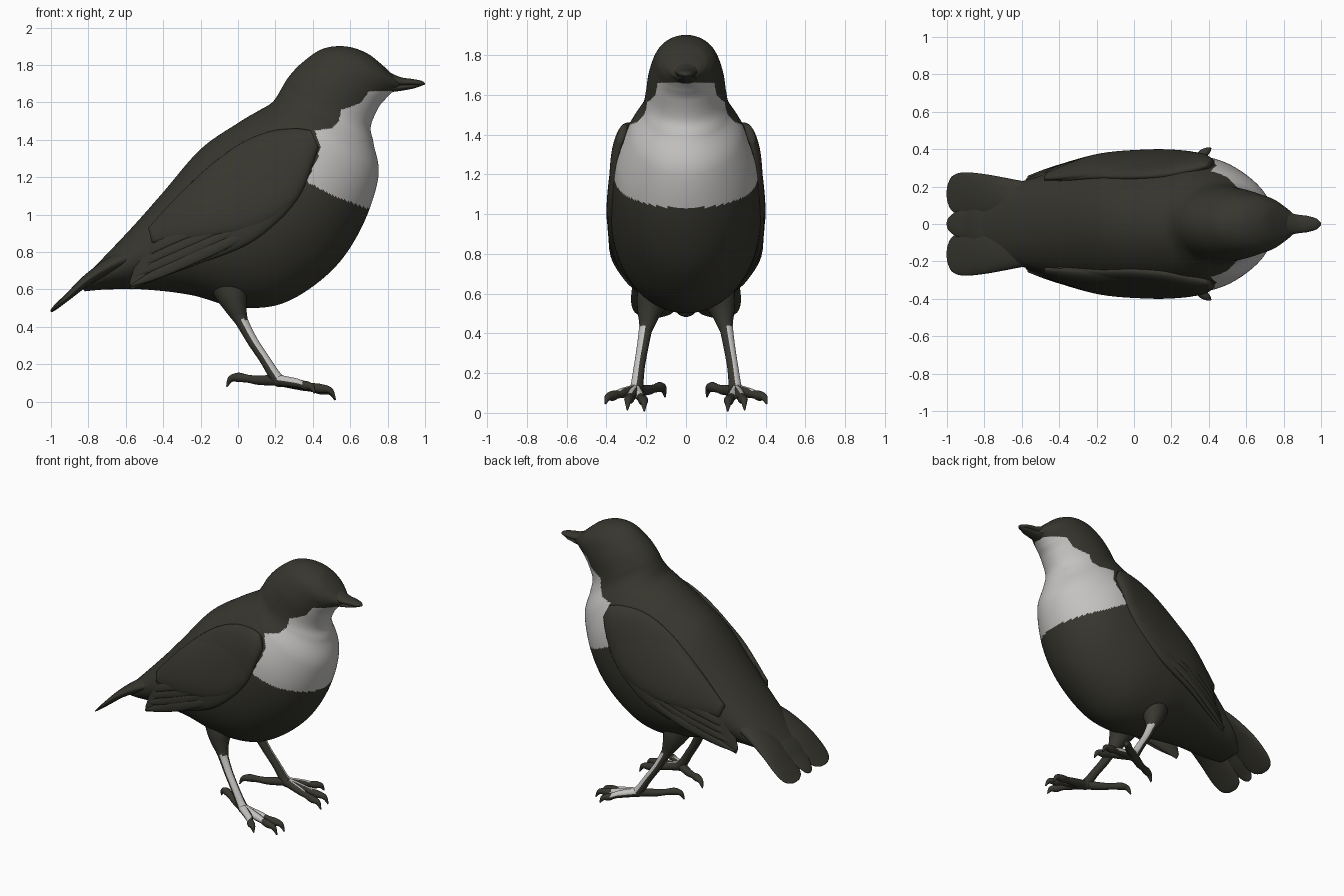
import bpy, bmesh, math
from mathutils import Vector

if "Cube" in bpy.data.objects:
    bpy.data.objects.remove(bpy.data.objects["Cube"])


def material(name, rgb):
    m = bpy.data.materials.new(name)
    m.use_nodes = True
    m.diffuse_color = (*rgb, 1)
    m.node_tree.nodes["Principled BSDF"].inputs["Base Color"].default_value = (*rgb, 1)
    return m


MATS = [material("dark_plumage", (0.038, 0.037, 0.028)),
        material("pale_grey", (0.55, 0.54, 0.53))]


def spline(rows, steps):
    """Smooth curve through rows of numbers."""
    out, last = [], len(rows) - 1
    for i in range(last):
        a, b, c, d = rows[max(i - 1, 0)], rows[i], rows[i + 1], rows[min(i + 2, last)]
        for k in range(steps):
            t = k / steps
            out.append([q + 0.5 * t * (r - p + t * (2 * p - 5 * q + 4 * r - s + t * (3 * (q - r) + s - p)))
                        for p, q, r, s in zip(a, b, c, d)])
    return out + [rows[-1]]


def loft(name, stations, steps=6, sides=32, pale=None):
    """Skin ellipses given as (centre, half axis, half axis)."""
    rows = spline([[*c, *u, *s] for c, u, s in stations], steps)
    bm, rings = bmesh.new(), []
    angles = [math.tau * k / sides for k in range(sides)]
    for row in rows:
        c, u, s = Vector(row[:3]), Vector(row[3:6]), Vector(row[6:])
        rings.append([bm.verts.new(c + u * math.cos(a) + s * math.sin(a)) for a in angles])
    for r, q in zip(rings, rings[1:]):
        for k in range(sides):
            j = (k + 1) % sides
            bm.faces.new((r[k], r[j], q[j], q[k]))
    bm.faces.new(rings[0])
    bm.faces.new(rings[-1])
    bmesh.ops.recalc_face_normals(bm, faces=bm.faces)
    bm.normal_update()
    for f in bm.faces:
        f.smooth = True
        if pale and pale(f.calc_center_median(), f.normal):
            f.material_index = 1
    mesh = bpy.data.meshes.new(name)
    bm.to_mesh(mesh)
    bm.free()
    for m in MATS:
        mesh.materials.append(m)
    bpy.context.collection.objects.link(bpy.data.objects.new(name, mesh))


def slab(top, bottom, width, side=(0, 1, 0)):
    """Flat station between two edge points."""
    t, b, n = Vector(top), Vector(bottom), Vector(side)
    u = (t - b) / 2
    n = (n - u * n.dot(u) / u.length_squared).normalized()
    return (t + b) / 2, u, n * width


def tube(points):
    """Round stations along (x, y, z, radius) points."""
    pos, out = [Vector(p[:3]) for p in points], []
    for i, p in enumerate(points):
        t = (pos[min(i + 1, len(pos) - 1)] - pos[max(i - 1, 0)]).normalized()
        s = Vector((0, 1, 0))
        s = (s - t * s.dot(t)).normalized()
        out.append((pos[i], t.cross(s) * p[3], s * p[3]))
    return out


# Body and head: back point, belly point, half width
BODY = [(-.85, .64, -.82, .59, .10), (-.72, .77, -.70, .60, .19), (-.55, .95, -.50, .60, .25),
        (-.40, 1.12, -.25, .57, .31), (-.20, 1.35, 0, .505, .36), (0, 1.49, .25, .53, .38),
        (.10, 1.55, .50, .70, .37), (.17, 1.59, .66, .93, .345), (.20, 1.62, .75, 1.20, .285),
        (.23, 1.67, .725, 1.38, .222), (.27, 1.735, .71, 1.47, .203), (.34, 1.81, .75, 1.57, .19),
        (.45, 1.885, .79, 1.62, .168), (.57, 1.90, .82, 1.65, .145), (.68, 1.868, .84, 1.665, .112),
        (.76, 1.81, .86, 1.67, .08), (.83, 1.745, .88, 1.68, .045)]

# Outline of the pale throat and breast, seen from the side
BIB = [(.95, 1.662), (.70, 1.66), (.66, 1.60), (.60, 1.575), (.55, 1.56), (.54, 1.50), (.50, 1.46),
       (.41, 1.45), (.44, 1.36), (.42, 1.28), (.36, 1.18), (.50, 1.105), (.70, 1.03), (.95, 1.01)]


def in_bib(c, n):
    inside = False
    for (x1, z1), (x2, z2) in zip(BIB, BIB[1:] + BIB[:1]):
        if (z1 > c.z) != (z2 > c.z) and c.x < x1 + (c.z - z1) * (x2 - x1) / (z2 - z1):
            inside = not inside
    return inside


loft("body", [slab((a, 0, b), (c, 0, d), w) for a, b, c, d, w in BODY], 22, 240, in_bib)

# Beak
loft("upper_beak", [slab((a, 0, b), (c, 0, d), w) for a, b, c, d, w in [
    (.80, 1.765, .82, 1.68, .065), (.87, 1.735, .88, 1.685, .05), (.93, 1.726, .93, 1.688, .043),
    (.98, 1.716, .975, 1.688, .028), (1, 1.703, .998, 1.695, .006)]])
loft("lower_beak", [slab((a, 0, b), (c, 0, d), w) for a, b, c, d, w in [
    (.80, 1.70, .82, 1.655, .055), (.88, 1.70, .89, 1.665, .043), (.94, 1.70, .94, 1.675, .034),
    (.98, 1.70, .98, 1.688, .012)]])

SLOPE = (-.65, 0, .75)


def feather(name, points):
    loft(name, [slab((x, y + w, z), (x, y - w, z), t, SLOPE) for x, y, z, w, t in points])


# Central tail feathers
feather("central_tail_feathers", [(-.50, 0, .83, .15, .04), (-.80, 0, .66, .115, .022),
                                  (-.90, 0, .575, .085, .014), (-.96, 0, .525, .06, .01),
                                  (-.99, 0, .495, .035, .008), (-1, 0, .485, .01, .004)])

for label, m in (("near", -1), ("far", 1)):
    # Outer tail lobe
    feather(label + "_tail_lobe", [(-.50, m * .11, .80, .10, .05), (-.65, m * .13, .745, .11, .045),
                                   (-.80, m * .15, .655, .117, .03), (-.91, m * .16, .56, .116, .018),
                                   (-.97, m * .162, .505, .095, .01), (-.995, m * .162, .485, .05, .006),
                                   (-1, m * .162, .48, .015, .003)])

    # Folded wing and the covert layer over it
    def wing_part(name, rows):
        loft(label + name, [slab((a, m * b, c), (d, m * e, f), t) for a, b, c, d, e, f, t in rows], 8, 40)

    wing_part("_wing", [(-.58, .23, .64, -.57, .24, .60, .008), (-.53, .22, .78, -.42, .28, .66, .03),
                        (-.42, .235, .98, -.20, .34, .74, .045), (-.22, .25, 1.20, .05, .37, .84, .055),
                        (-.02, .25, 1.36, .22, .375, .97, .055), (.15, .26, 1.44, .33, .365, 1.10, .055),
                        (.30, .285, 1.46, .39, .355, 1.24, .045), (.39, .31, 1.45, .43, .335, 1.36, .02)])
    wing_part("_wing_coverts", [(-.48, .24, .93, -.46, .27, .85, .018), (-.25, .255, 1.17, -.20, .355, .87, .047),
                                (0, .255, 1.35, .10, .38, .93, .055), (.17, .265, 1.42, .30, .37, 1.06, .055),
                                (.30, .285, 1.44, .37, .355, 1.20, .042)])

    # Long flight feathers along the lower wing
    for i in range(4):
        rise = i * .05
        path = [(.15, .375, .94, .02), (-.15, .37, .81, .035), (-.42, .30, .69, .03),
                (-.57 + i * .025, .245, .62, .006)]
        loft(f"{label}_flight_feather_{i + 1}",
             [slab((x, m * (y - rise * .1), z + rise + h), (x, m * y, z + rise - h), .012) for x, y, z, h in path])

    # Eye with its lid
    loft(label + "_eye", [(Vector((.70, m * y, 1.765)), Vector((r, 0, 0)), Vector((0, 0, r * .9)))
                          for y, r in ((.09, .03), (.125, .027), (.138, .016), (.142, .003))], 4, 20)

    # Leg, pale along the outer front of the shank
    def pale_shank(c, n):
        return c.z < .44 and n.y * m > .1 and n.dot(Vector((.85, 0, .5))) > 0

    def limb(name, points, rule=None):
        loft(label + name, tube([(x, m * y, z, r) for x, y, z, r in points]), 6, 24, rule)

    limb("_thigh", [(-.10, .08, .76, .09), (-.06, .13, .65, .10), (-.03, .168, .565, .083),
                    (-.01, .187, .50, .058), (.015, .197, .44, .038), (.04, .21, .39, .026)])
    limb("_shank", [(0, .195, .47, .042), (.03, .205, .41, .033), (.08, .22, .32, .029),
                    (.14, .235, .23, .028), (.19, .245, .15, .031), (.22, .25, .11, .034),
                    (.25, .25, .095, .018)], pale_shank)

    # Toes with hooked claws, pale on top as far as the given length
    toes = {"_outer_toe": (.345, (.31, .32, .10), (.365, .372, .085), (.41, .405, .045)),
            "_middle_toe": (.40, (.34, .27, .09), (.44, .285, .07), (.52, .295, .015)),
            "_inner_toe": (.38, (.34, .23, .085), (.45, .215, .062), (.52, .21, .008)),
            "_hind_toe": (-1, (.11, .19, .115), (0, .13, .13), (-.06, .105, .08))}
    for name, (reach, a, b, c) in toes.items():
        knuckle = tuple((p + q) / 2 for p, q in zip(a, b))
        arch = ((b[0] + 2 * c[0]) / 3, (b[1] + 2 * c[1]) / 3, b[2] * .8 + c[2] * .2)
        limb(name, [(.21, .25, .115, .03), (*a, .025), (*knuckle, .021), (*b, .025), (*arch, .017), (*c, .004)],
             lambda p, n: p.x < reach and n.dot(Vector((.1, m * .6, .7))) > .5)
